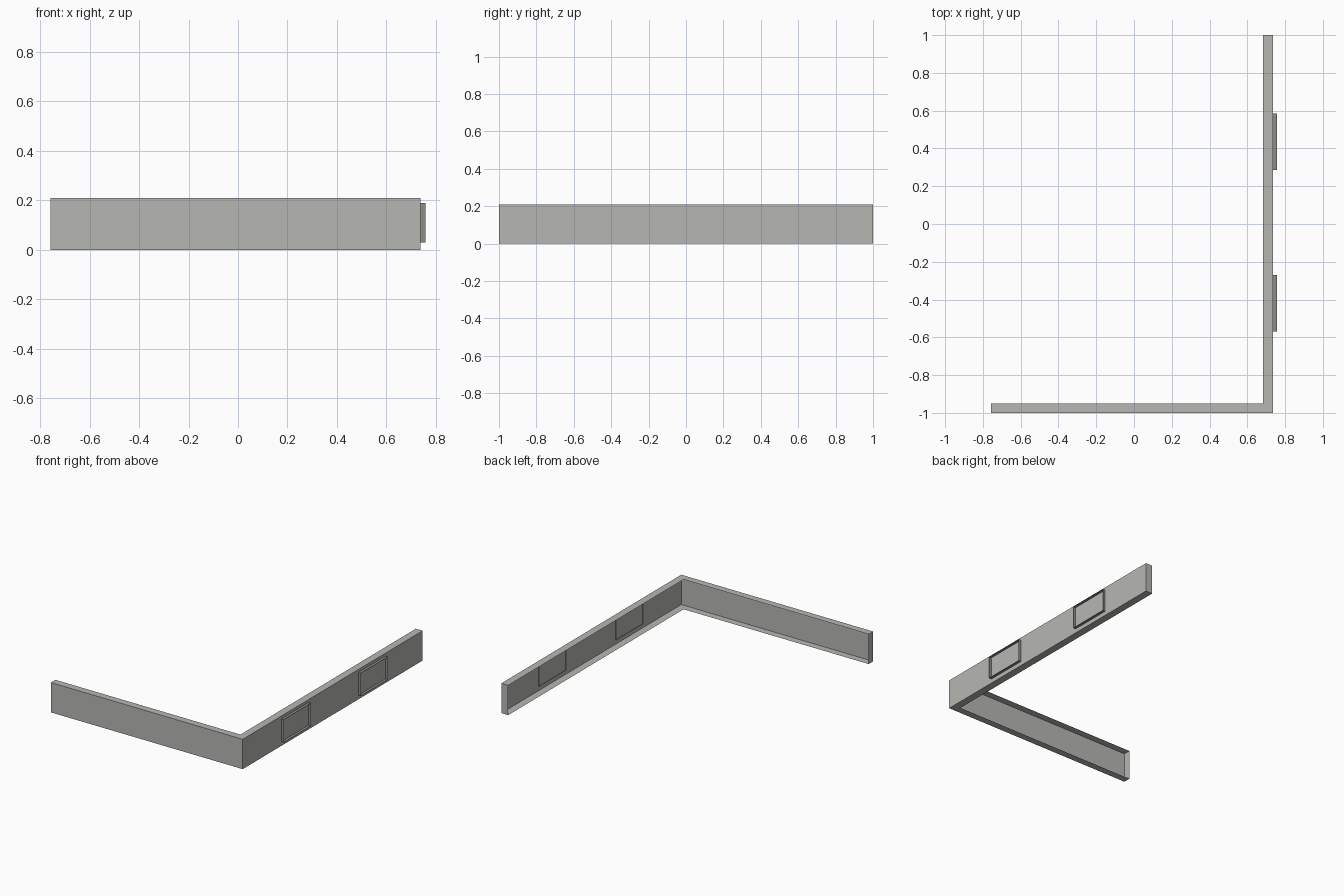
import bpy, bmesh

cube = bpy.data.objects.get("Cube")
if cube:
    bpy.data.objects.remove(cube, do_unlink=True)


def material(name, rgb):
    m = bpy.data.materials.new(name)
    m.use_nodes = True
    m.diffuse_color = (*rgb, 1)
    bsdf = m.node_tree.nodes["Principled BSDF"]
    bsdf.inputs["Base Color"].default_value = (*rgb, 1)
    bsdf.inputs["Roughness"].default_value = 0.8
    return m


def extruded_shell(name, outline, z0, z1, open_sides, capped, mat):
    """Extrude an outline upward, leaving out the listed sides."""
    bm = bmesh.new()
    low = [bm.verts.new((x, y, z0)) for x, y in outline]
    high = [bm.verts.new((x, y, z1)) for x, y in outline]
    n = len(outline)
    for i in range(n):
        if i not in open_sides:
            j = (i + 1) % n
            bm.faces.new((low[i], low[j], high[j], high[i]))
    if capped:
        bm.faces.new(high)
        bm.faces.new(low[::-1])
    mesh = bpy.data.meshes.new(name)
    bm.to_mesh(mesh)
    bm.free()
    mesh.materials.append(mat)
    obj = bpy.data.objects.new(name, mesh)
    bpy.context.collection.objects.link(obj)
    return obj


wall_grey = material("light_grey", (0.47, 0.47, 0.45))
frame_grey = material("dark_warm_grey", (0.27, 0.265, 0.235))

# Corner wall: hollow shell, open along its two inner sides
L, R, RI = -0.757, 0.737, 0.684
wall_outline = [(L, -1), (R, -1), (R, 1), (RI, 1), (RI, -0.95), (L, -0.95)]
extruded_shell("corner_wall", wall_outline, 0, 0.21, {3, 4}, True, wall_grey)

# Thin rectangular frames on the outer side wall, open front and back
for name, y0, y1 in (("front_frame", -0.57, -0.27), ("rear_frame", 0.285, 0.585)):
    outline = [(R - 0.003, y0), (0.757, y0), (0.757, y1), (R - 0.003, y1)]
    extruded_shell(name, outline, 0.03, 0.19, {1, 3}, True, frame_grey)
